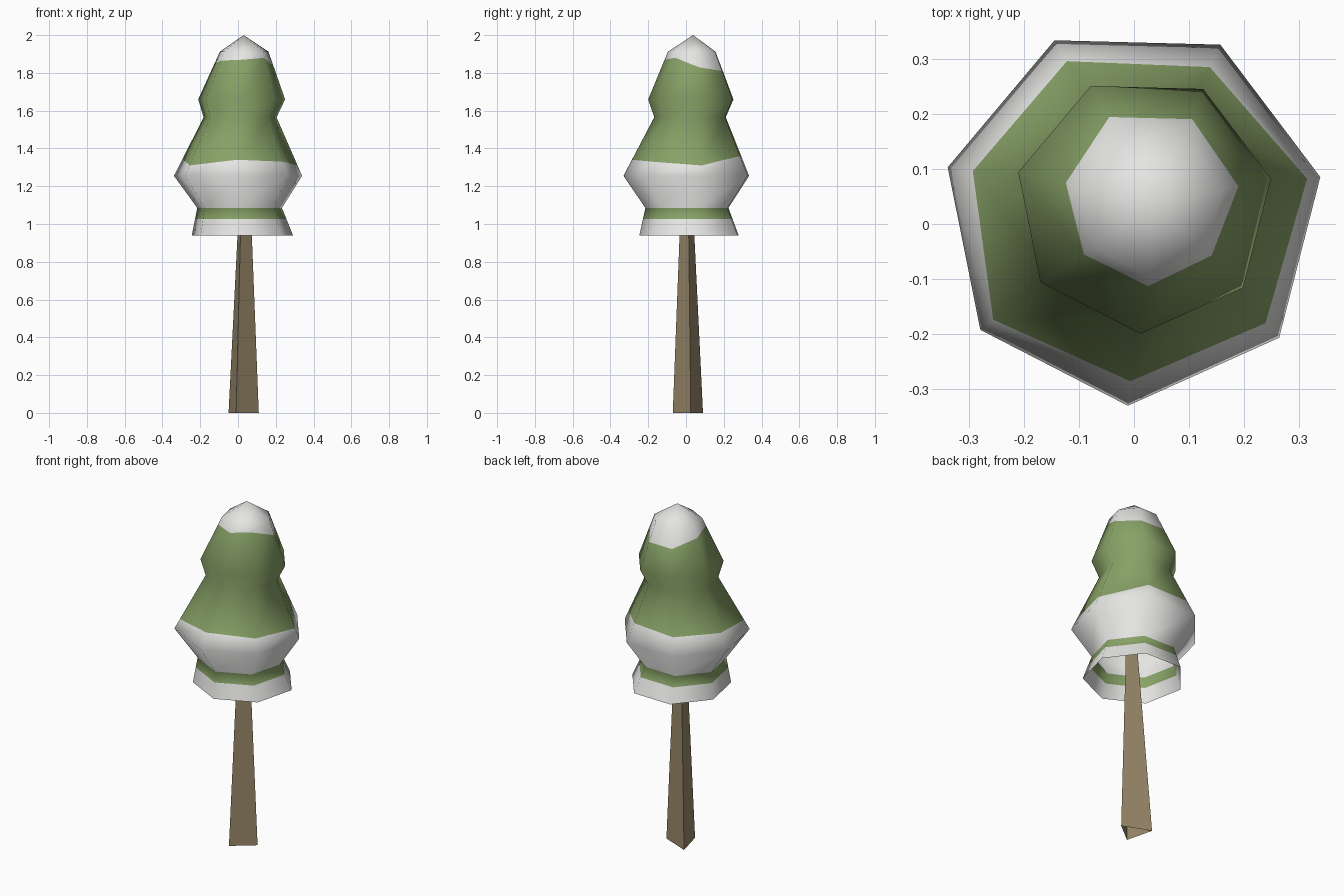
import bpy, math
from mathutils import Vector

if "Cube" in bpy.data.objects:
    bpy.data.objects.remove(bpy.data.objects["Cube"])

N = 7  # sides of the foliage


def material(name, rgb):
    m = bpy.data.materials.new(name)
    m.diffuse_color = (*rgb, 1)
    m.use_nodes = True
    m.node_tree.nodes["Principled BSDF"].inputs["Base Color"].default_value = m.diffuse_color
    return m


snow = material("snow white", (0.78, 0.78, 0.77))
green = material("needle green", (0.245, 0.36, 0.135))
bark = material("bark brown", (0.32, 0.25, 0.145))


def ring(z, r, cx, cy, turn=-91.5):
    a0 = math.radians(turn)
    return [Vector((cx + r * math.cos(a0 + j * math.tau / N),
                    cy + r * math.sin(a0 + j * math.tau / N), z)) for j in range(N)]


def cut(lower, upper, heights):
    """Colour border between two rings, one height per column."""
    return [a.lerp(b, (h - a.z) / (b.z - a.z)) for a, b, h in zip(lower, upper, heights)]


def build(name, rings, mats, indices, tip=None, smooth=False):
    n = len(rings[0])
    verts = [v for r in rings for v in r]
    faces, slots = [], []
    for i in range(len(rings) - 1):
        for j in range(n):
            k = (j + 1) % n
            faces.append((i * n + j, i * n + k, (i + 1) * n + k, (i + 1) * n + j))
            slots.append(indices[i])
    if tip:
        verts.append(tip)
        base = (len(rings) - 1) * n
        for j in range(n):
            faces.append((base + j, base + (j + 1) % n, len(verts) - 1))
            slots.append(indices[-1])
    me = bpy.data.meshes.new(name)
    me.from_pydata(verts, [], faces)
    for m in mats:
        me.materials.append(m)
    for p, s in zip(me.polygons, slots):
        p.material_index = s
        p.use_smooth = smooth
    ob = bpy.data.objects.new(name, me)
    bpy.context.collection.objects.link(ob)
    return ob


# Foliage: open-bottomed shell of leaning heptagon rings
skirt = ring(0.94, 0.275, 0.022, 0.028)
neck = ring(1.085, 0.23, 0.007, 0.015)
wide = ring(1.255, 0.348, -0.002, 0.017)
waist = ring(1.565, 0.198, 0.01, 0.03)
crown = ring(1.66, 0.236, 0.018, 0.036)
shoulder = ring(1.912, 0.132, 0.032, 0.036)

# Uneven snow borders
hem = cut(skirt, neck, [1.027] * N)
drift = cut(wide, waist, [1.34, 1.33, 1.31, 1.36, 1.35, 1.345, 1.31])
cap = cut(crown, shoulder, [1.87, 1.88, 1.83, 1.81, 1.81, 1.85, 1.865])

build("foliage", [skirt, hem, neck, wide, drift, waist, crown, cap, shoulder],
      [snow, green], [0, 1, 0, 0, 1, 1, 1, 0, 0], tip=Vector((0.03, 0.038, 2.0)), smooth=True)

# Trunk: tapering open three-sided prism, reaching into the foliage
foot = [Vector(p) for p in ((-0.01, -0.07, 0), (0.11, 0.025, 0), (-0.05, 0.09, 0))]
top = [Vector(p) for p in ((0.018, -0.026, 1.15), (0.065, 0.012, 1.15), (0.008, 0.034, 1.15))]
build("trunk", [foot, top], [bark], [0])
